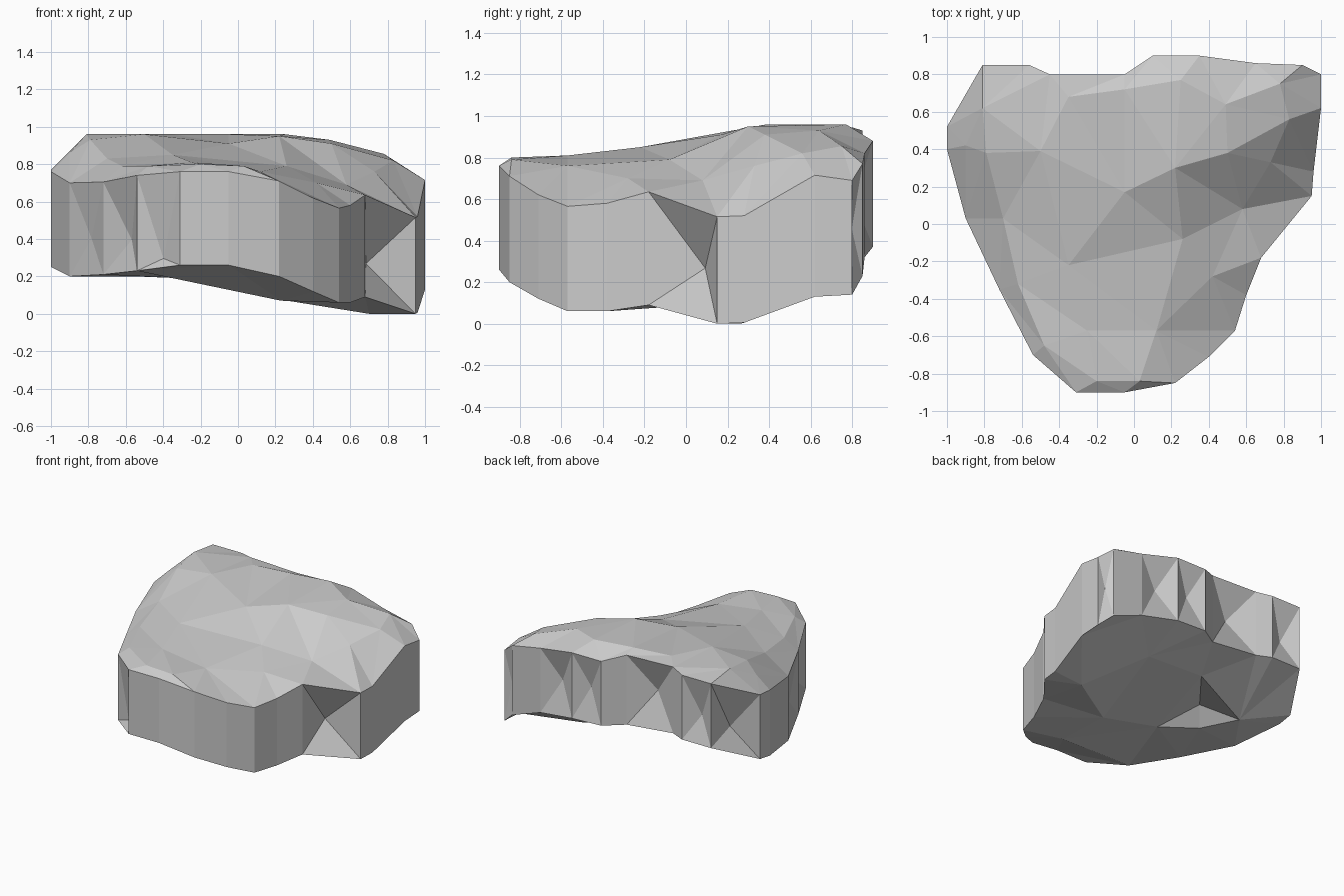
import bpy, bmesh
from mathutils import Vector
from mathutils.geometry import delaunay_2d_cdt

# Rim of the rock, counter-clockwise from the front: x, y, bottom z, top z
RIM = [
    (-.31, -.90, .26, .76), (-.05, -.90, .26, .76), (.22, -.85, .20, .71),
    (.40, -.71, .12, .62), (.54, -.57, .06, .565), (.60, -.38, .06, .58),
    (.68, -.18, .09, .635), (.95, .15, .00, .515), (.96, .28, .005, .52),
    (1.0, .62, .13, .715), (1.0, .80, .14, .69), (.90, .85, .23, .77),
    (.65, .86, .32, .82), (.35, .90, .37, .88), (.10, .90, .38, .88),
    (-.05, .80, .39, .93), (-.45, .80, .43, .945), (-.56, .85, .43, .93),
    (-.81, .85, .43, .93), (-1.0, .52, .27, .77), (-1.0, .40, .25, .76),
    (-.90, .03, .20, .70), (-.72, -.35, .21, .705), (-.54, -.70, .23, .74),
]
# Inner points of the upper and lower surfaces
TOP = [
    (-.81, .62, .96), (-.50, .39, .96), (-.35, .68, .96), (.25, .77, .96),
    (-.05, .72, .96), (-.90, .42, .86), (-.79, .38, .93), (-.62, -.32, .79),
    (.22, .30, .95), (.49, .64, .93), (.50, .38, .91), (.78, .75, .855),
    (.73, .33, .76), (.83, .56, .82), (-.05, .17, .91), (.26, -.08, .79),
    (.58, .08, .69), (-.35, -.22, .85), (-.70, .03, .83), (-.25, -.57, .81),
    (.12, -.57, .76), (-.20, -.84, .80), (.03, -.84, .79), (-.48, -.65, .79),
    (.42, -.28, .70),
]
UNDER = [
    (-.30, -.10, .19), (.20, -.10, .08), (.70, .26, .00), (-.55, .06, .20),
    (-.70, .32, .21), (-.46, .17, .31), (.35, .58, .22), (.23, -.50, .07),
    (-.20, .50, .30),
]
# Wall facets pushed in: wall index -> (inward depth, height fraction)
NOTCHES = {6: (.17, .42), 10: (.03, .5), 12: (.07, .5), 13: (.06, .5),
           15: (.10, .5), 17: (.07, .4), 18: (.09, .35), 21: (.03, .4),
           22: (.07, .35), 23: (.04, .1)}

bm = bmesh.new()
n = len(RIM)
low = [bm.verts.new((x, y, zb)) for x, y, zb, zt in RIM]
high = [bm.verts.new((x, y, zt)) for x, y, zb, zt in RIM]


def cap(rim, inner):
    """Triangulate a faceted surface inside the rim."""
    verts = rim + [bm.verts.new(p) for p in inner]
    flat = [Vector(v.co.xy) for v in verts]
    edges = [(i, (i + 1) % n) for i in range(n)]
    _, _, faces, origin, _, _ = delaunay_2d_cdt(flat, edges, [], 1, 1e-5)
    for f in faces:
        bm.faces.new([verts[origin[i][0]] for i in f])


cap(high, TOP)
cap(low, UNDER)

# Side walls, with chipped notches
for i in range(n):
    j = (i + 1) % n
    quad = [low[i], low[j], high[j], high[i]]
    if i in NOTCHES:
        depth, t = NOTCHES[i]
        a, b = (low[i].co + low[j].co) / 2, (high[i].co + high[j].co) / 2
        along = low[j].co - low[i].co
        inward = Vector((-along.y, along.x, 0)).normalized()
        mid = bm.verts.new(a.lerp(b, t) + inward * depth)
        for k in range(4):
            bm.faces.new((quad[k], quad[(k + 1) % 4], mid))
    else:
        bm.faces.new(quad)

bmesh.ops.recalc_face_normals(bm, faces=bm.faces)
mesh = bpy.data.meshes.new("rock")
bm.to_mesh(mesh)
bm.free()
rock = bpy.data.objects.new("rock", mesh)
bpy.context.collection.objects.link(rock)
